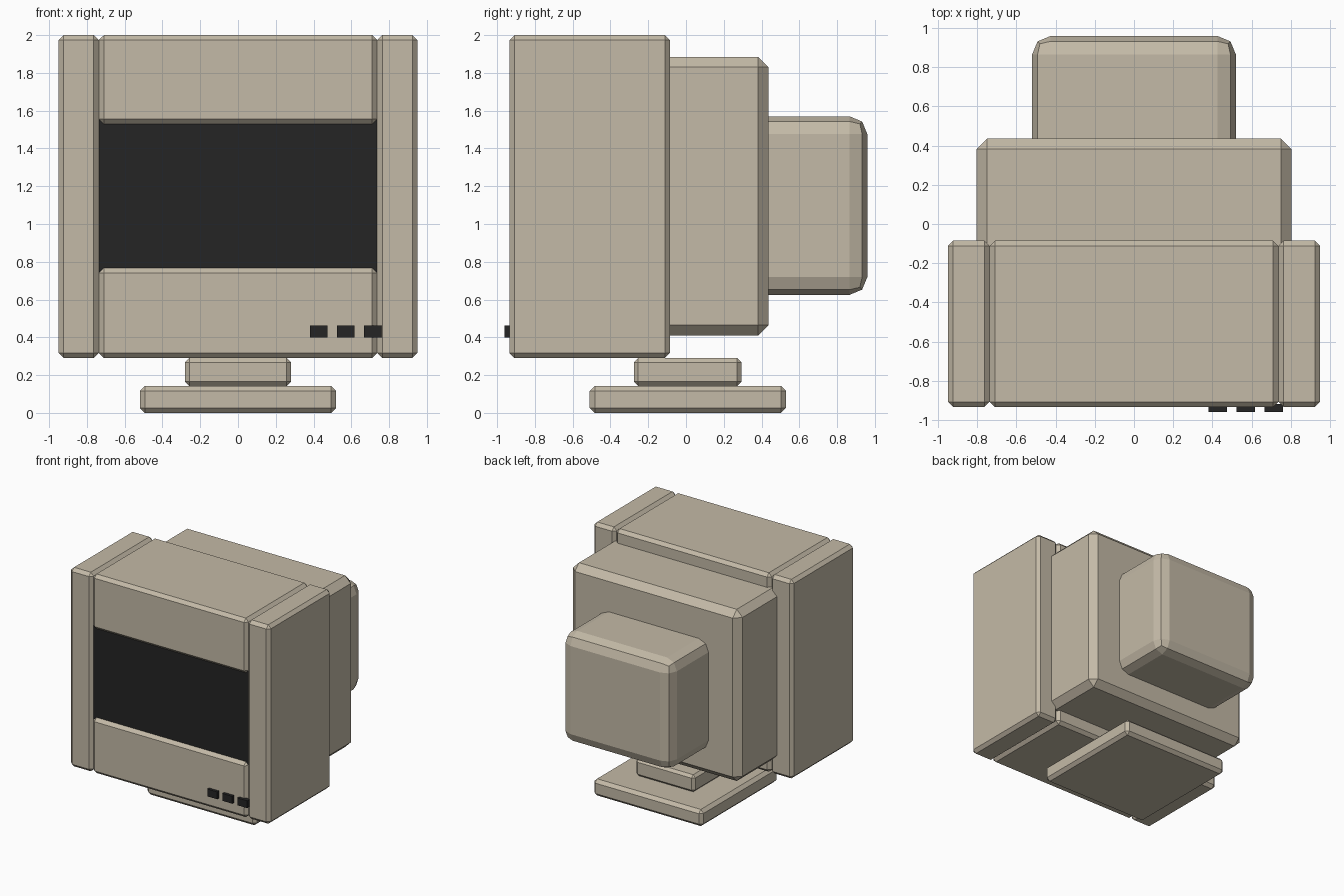
import bpy
import bmesh
from mathutils import Matrix, Vector

cube = bpy.data.objects.get("Cube")
if cube:
    bpy.data.objects.remove(cube, do_unlink=True)


def make_material(name, rgb):
    mat = bpy.data.materials.new(name)
    mat.use_nodes = True
    color = (*rgb, 1.0)
    mat.diffuse_color = color
    mat.node_tree.nodes["Principled BSDF"].inputs["Base Color"].default_value = color
    return mat


beige = make_material("beige plastic", (0.55, 0.49, 0.385))
black = make_material("black glass", (0.018, 0.018, 0.018))


def box(name, x, y, z, mat, bevel=0.0, segments=1):
    """Box spanning the given ranges, with chamfered edges."""
    low, high = Vector((x[0], y[0], z[0])), Vector((x[1], y[1], z[1]))
    bm = bmesh.new()
    bmesh.ops.create_cube(bm, size=1.0, matrix=Matrix.Diagonal((*(high - low), 1.0)))
    if bevel:
        bmesh.ops.bevel(bm, geom=bm.edges[:], offset=bevel, segments=segments,
                        profile=0.5, affect='EDGES')
    mesh = bpy.data.meshes.new(name)
    bm.to_mesh(mesh)
    bm.free()
    mesh.materials.append(mat)
    obj = bpy.data.objects.new(name, mesh)
    obj.location = (low + high) / 2
    bpy.context.collection.objects.link(obj)
    return obj


EDGE = 0.027
DEPTH = (-0.935, -0.085)

# Stand
box("stand_base", (-0.52, 0.52), (-0.51, 0.53), (0, 0.143), beige, EDGE)
box("stand_neck", (-0.28, 0.28), (-0.275, 0.293), (0.143, 0.29), beige, 0.022)

# Front housing: two side panels with an upper and a lower panel between
box("left_panel", (0.737, 0.95), DEPTH, (0.29, 2), beige, EDGE)
box("right_panel", (-0.95, -0.737), DEPTH, (0.29, 2), beige, EDGE)
box("upper_panel", (-0.737, 0.737), DEPTH, (1.53, 2), beige, EDGE)
box("lower_panel", (-0.737, 0.737), DEPTH, (0.29, 0.767), beige, EDGE)

# Screen, set slightly back between the panels
box("screen", (-0.75, 0.75), (-0.908, -0.12), (0.74, 1.56), black)

# Stepped rear housing
box("middle_housing", (-0.805, 0.805), (-0.3, 0.437), (0.41, 1.885), beige, 0.055)
box("rear_housing", (-0.52, 0.52), (0.2, 0.96), (0.625, 1.57), beige, 0.094, 2)

# Row of control buttons
for i in range(3):
    cx = 0.427 + 0.143 * i
    box(f"button_{i + 1}", (cx - 0.047, cx + 0.047), (-0.96, -0.92), (0.4, 0.463), black)
